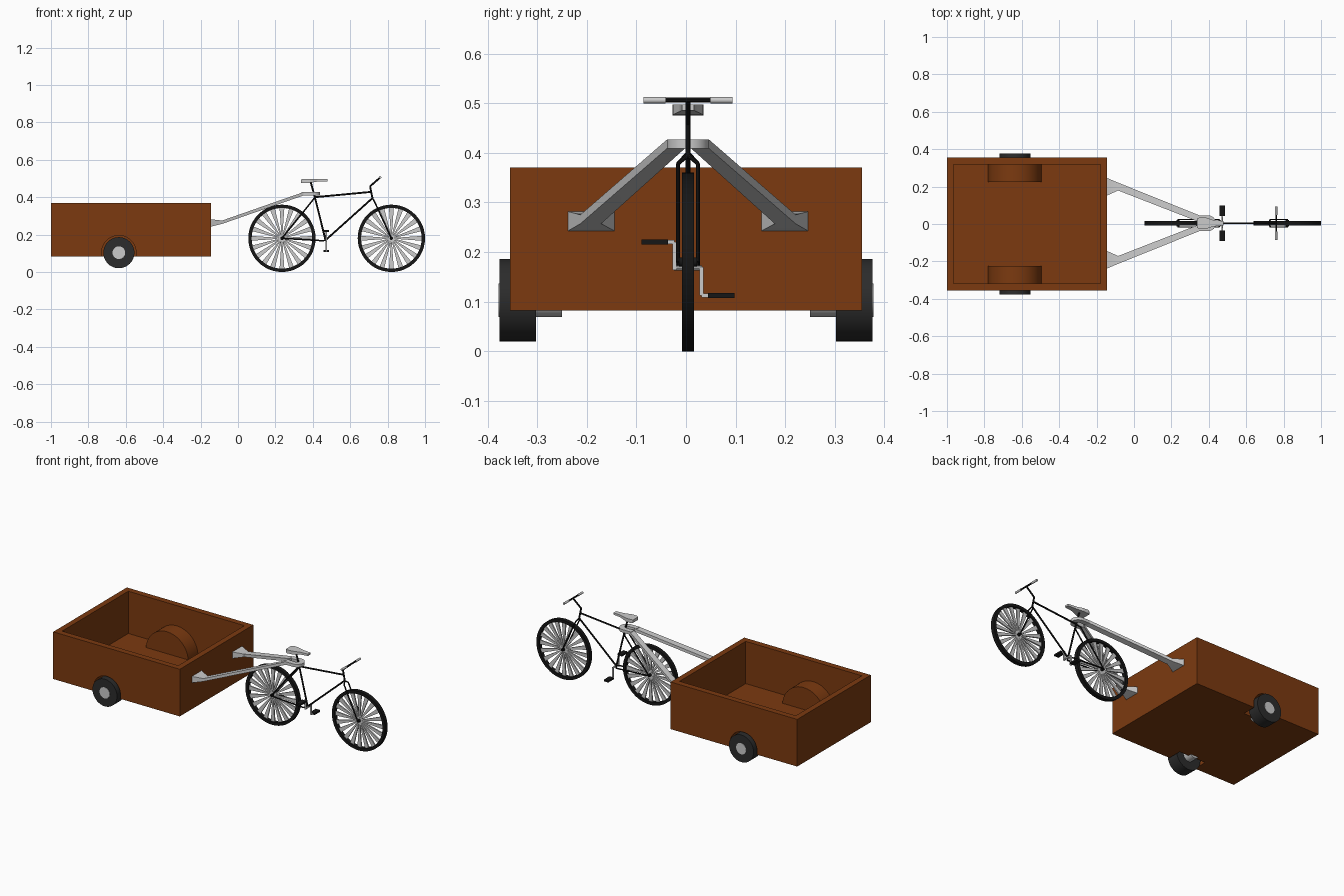
import bpy, bmesh, math
from mathutils import Vector, Matrix

if "Cube" in bpy.data.objects:
    bpy.data.objects.remove(bpy.data.objects["Cube"])

YB = 0.004  # bike centre line


def mat(name, c):
    m = bpy.data.materials.new(name)
    m.diffuse_color = (*c, 1)
    m.use_nodes = True
    m.node_tree.nodes["Principled BSDF"].inputs["Base Color"].default_value = m.diffuse_color
    return m


brown = mat("brown", (0.2, 0.042, 0.005))
black = mat("black", (0.008, 0.008, 0.008))
rubber = mat("rubber", (0.025, 0.025, 0.025))


def finish(name, bm, m=None, smooth=True):
    bmesh.ops.recalc_face_normals(bm, faces=bm.faces)
    me = bpy.data.meshes.new(name)
    bm.to_mesh(me)
    bm.free()
    ob = bpy.data.objects.new(name, me)
    bpy.context.collection.objects.link(ob)
    if m:
        me.materials.append(m)
    if smooth:
        smooth_ob(ob)
    return ob


def smooth_ob(ob):
    bpy.ops.object.select_all(action='DESELECT')
    ob.select_set(True)
    bpy.context.view_layer.objects.active = ob
    bpy.ops.object.shade_smooth_by_angle(angle=math.radians(35))


def add_box(bm, lo, hi):
    lo, hi = Vector(lo), Vector(hi)
    M = Matrix.Translation((lo + hi) / 2) @ Matrix.Diagonal((*(hi - lo), 1))
    bmesh.ops.create_cube(bm, size=1, matrix=M)


def add_tube(bm, a, b, r, r2=None, n=10):
    a, b = Vector(a), Vector(b)
    M = Matrix.Translation((a + b) / 2) @ (b - a).to_track_quat('Z', 'Y').to_matrix().to_4x4()
    bmesh.ops.create_cone(bm, cap_ends=True, segments=n, radius1=r, radius2=r2 or r,
                          depth=(b - a).length, matrix=M)


def add_prism(bm, pts, axis, lo, hi):
    put = (lambda p, t: (p[0], t, p[1])) if axis == 'y' else (lambda p, t: (p[0], p[1], t))
    f = bm.faces.new([bm.verts.new(put(p, lo)) for p in pts])
    r = bmesh.ops.extrude_face_region(bm, geom=[f])
    d = (0, hi - lo, 0) if axis == 'y' else (0, 0, hi - lo)
    bmesh.ops.translate(bm, vec=d, verts=[v for v in r["geom"] if isinstance(v, bmesh.types.BMVert)])


def add_loft(bm, secs):
    """Rectangular sections: x, y centre, half width, z centre, half height."""
    rings = [[bm.verts.new((x, y + i * w, z + j * h)) for i, j in ((-1, -1), (1, -1), (1, 1), (-1, 1))]
             for x, y, w, z, h in secs]
    for a, b in zip(rings, rings[1:]):
        for k in range(4):
            bm.faces.new((a[k], a[(k + 1) % 4], b[(k + 1) % 4], b[k]))
    bm.faces.new(rings[0])
    bm.faces.new(rings[-1])


def arc(cx, cy, r, a0, a1, n):
    return [(cx + r * math.cos(math.radians(a0 + (a1 - a0) * i / n)),
             cy + r * math.sin(math.radians(a0 + (a1 - a0) * i / n))) for i in range(n + 1)]


def boolean(ob, cutter, op):
    md = ob.modifiers.new(op, 'BOOLEAN')
    md.operation, md.solver, md.object = op, 'EXACT', cutter
    bpy.context.view_layer.objects.active = ob
    bpy.ops.object.modifier_apply(modifier=md.name)
    bpy.data.objects.remove(cutter)


# Trailer box with cavity, wheel arches and wheel wells
WX, WZ = -0.637, 0.103
bm = bmesh.new()
add_box(bm, (-1, -0.355, 0.082), (-0.145, 0.355, 0.37))
box = finish("trailer_box", bm, brown, False)
bm = bmesh.new()
add_box(bm, (-0.965, -0.319, 0.112), (-0.18, 0.319, 0.5))
boolean(box, finish("cavity", bm, brown, False), 'DIFFERENCE')
for s in (-1, 1):
    bm = bmesh.new()
    add_prism(bm, arc(WX, WZ, 0.143, 0, 180, 32), 'y', s * 0.225, s * 0.337)
    boolean(box, finish("arch", bm, brown, False), 'UNION')
for s in (-1, 1):
    bm = bmesh.new()
    add_prism(bm, arc(WX, WZ, 0.092, 0, 352.5, 47), 'y', s * 0.27, s * 0.42)
    boolean(box, finish("well", bm, brown, False), 'DIFFERENCE')
smooth_ob(box)

# Trailer wheels and hubs
for s, side in ((-1, "front"), (1, "back")):
    bm = bmesh.new()
    add_tube(bm, (WX, s * 0.302, WZ), (WX, s * 0.376, WZ), 0.083, n=48)
    finish("trailer_tyre_" + side, bm, rubber)
    bm = bmesh.new()
    add_tube(bm, (WX, s * 0.25, WZ), (WX, s * 0.378, WZ), 0.034, n=32)
    finish("trailer_hub_" + side, bm)

# Hitch arms and collar around the seat tube
bm = bmesh.new()
for s in (-1, 1):
    add_loft(bm, [(-0.147, YB + s * 0.195, 0.048, 0.262, 0.02),
                  (-0.085, YB + s * 0.196, 0.021, 0.266, 0.009),
                  (0.35, YB + s * 0.024, 0.018, 0.418, 0.009)])
add_prism(bm, [(0.34, YB - 0.042)] + arc(0.397, YB, 0.042, -90, 90, 12) + [(0.34, YB + 0.042), (0.34, YB + 0.012)]
          + arc(0.397, YB, 0.012, 90, -90, 8) + [(0.34, YB - 0.012)], 'z', 0.409, 0.427)
finish("hitch", bm)

# Bike wheels
R, N = 0.18, 20
for cx, side in ((0.235, "rear"), (0.82, "front")):
    bm = bmesh.new()
    loops = [[bm.verts.new((x, y, z)) for x, z in arc(cx, R, r, 0, 352.5, 47)]
             for r, y in ((R, YB - 0.012), (R, YB + 0.012), (0.162, YB + 0.012), (0.162, YB - 0.012))]
    for k in range(4):
        a, b = loops[k], loops[(k + 1) % 4]
        for i in range(48):
            j = (i + 1) % 48
            bm.faces.new((a[i], a[j], b[j], b[i]))
    add_tube(bm, (cx, YB - 0.018, R), (cx, YB + 0.018, R), 0.009, n=16)
    finish(side + "_tyre", bm, black)
    bm = bmesh.new()
    for i in range(N):
        t = 2 * math.pi * i / N
        c, s = math.cos(t), math.sin(t)
        quad = [(0.008, -0.002), (0.164, -0.013), (0.164, 0.013), (0.008, 0.002)]
        add_prism(bm, [(cx + r * c - w * s, R + r * s + w * c) for r, w in quad], 'y', YB - 0.004, YB + 0.004)
    finish(side + "_spokes", bm, None, False)


# Bike frame
def p(x, z, y=0):
    return (x, YB + y, z)


BB, ST, HT, HB = (0.468, 0.17), (0.411, 0.4), (0.71, 0.428), (0.719, 0.395)
bm = bmesh.new()
for a, b in ((BB, ST), (ST, (0.388, 0.483)), (ST, HT), (BB, HB), (HB, (0.706, 0.458)), ((0.706, 0.458), (0.76, 0.505))):
    add_tube(bm, p(*a), p(*b), 0.005)
for s in (-1, 1):
    y = s * 0.02
    path = [p(*ST), p(0.395, 0.378, y), p(0.235, R, y), p(0.455, 0.167, y), p(*BB)]
    fork = [p(*HB), p(0.729, 0.378, y), p(0.82, R, y)]
    for pts in (path, fork):
        for a, b in zip(pts, pts[1:]):
            add_tube(bm, a, b, 0.004)
finish("bike_frame", bm, black)

# Handlebar and grips
bm = bmesh.new()
add_tube(bm, p(0.76, 0.506, -0.085), p(0.76, 0.506, 0.085), 0.005)
finish("handlebar", bm, black)
bm = bmesh.new()
for s in (-1, 1):
    add_tube(bm, p(0.76, 0.506, s * 0.045), p(0.76, 0.506, s * 0.09), 0.0065, n=12)
finish("grips", bm)

# Cranks and pedals
bm, pm = bmesh.new(), bmesh.new()
add_tube(bm, p(0.472, 0.168, -0.028), p(0.472, 0.168, 0.028), 0.005)
for s in (-1, 1):
    z = 0.166 - s * 0.054
    add_box(bm, p(0.467, min(z, 0.164), s * 0.027 - 0.004), p(0.477, max(z, 0.17), s * 0.027 + 0.004))
    ys = sorted((s * 0.027, s * 0.042))
    add_box(bm, p(0.468, z - 0.004, ys[0]), p(0.476, z + 0.004, ys[1]))
    ys = sorted((s * 0.04, s * 0.094))
    add_box(pm, p(0.457, z - 0.005, ys[0]), p(0.487, z + 0.005, ys[1]))
finish("cranks", bm, None, False)
finish("pedals", pm, black, False)

# Seat
bm = bmesh.new()
add_loft(bm, [(0.338, YB, 0.024, 0.486, 0.009), (0.35, YB, 0.031, 0.486, 0.011), (0.385, YB, 0.03, 0.487, 0.01),
              (0.425, YB, 0.017, 0.49, 0.007), (0.478, YB, 0.012, 0.491, 0.006)])
finish("seat", bm, None, False)
